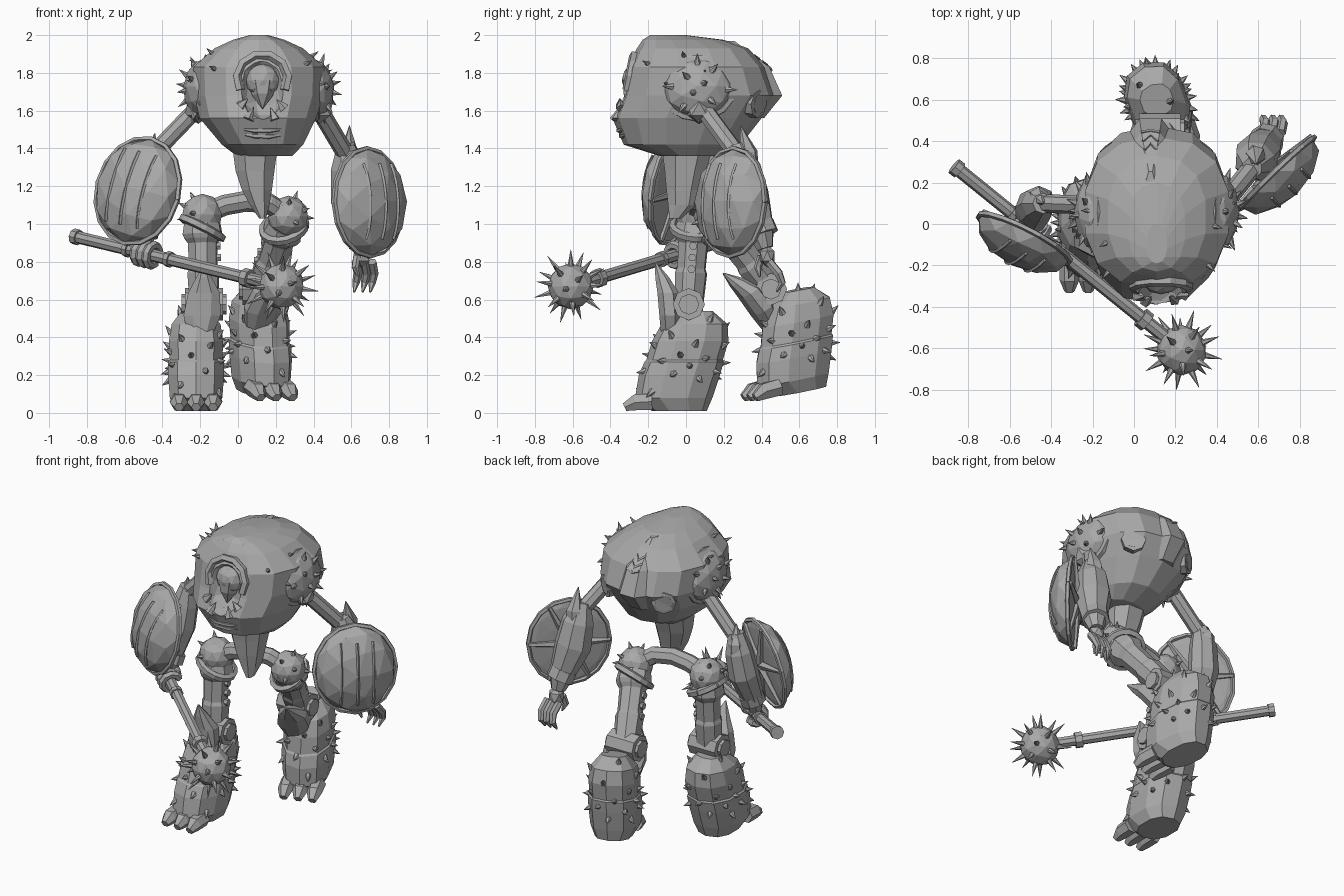
import bpy, bmesh, math
from mathutils import Vector, Matrix
from mathutils.bvhtree import BVHTree

default_cube = bpy.data.objects.get("Cube")
if default_cube:
    bpy.data.objects.remove(default_cube)

steel = bpy.data.materials.new("plain_grey")
steel.use_nodes = True
steel.diffuse_color = (0.4, 0.4, 0.4, 1)
steel.node_tree.nodes["Principled BSDF"].inputs["Base Color"].default_value = steel.diffuse_color


def finish(name, bm, matrix=None):
    bmesh.ops.recalc_face_normals(bm, faces=bm.faces[:])
    if matrix:
        bm.transform(matrix)
    mesh = bpy.data.meshes.new(name)
    bm.to_mesh(mesh)
    bm.free()
    mesh.materials.append(steel)
    obj = bpy.data.objects.new(name, mesh)
    bpy.context.scene.collection.objects.link(obj)
    return obj


def skin(bm, rings):
    for low, high in zip(rings, rings[1:]):
        for i in range(len(low)):
            j = (i + 1) % len(low)
            bm.faces.new((low[i], low[j], high[j], high[i]))
    bm.faces.new(rings[0])
    bm.faces.new(rings[-1])


def loft(name, rows, sides=10, matrix=None, power=0.85):
    """Stack of rounded sections, each row: height, centre x, half width, front y, back y."""
    bm, rings = bmesh.new(), []
    for z, cx, half, front, back in rows:
        ring = []
        for i in range(sides):
            a = math.tau * (i + 0.5) / sides
            c, s = (math.copysign(abs(f) ** power, f) for f in (math.cos(a), math.sin(a)))
            ring.append(bm.verts.new((cx + half * c, (front + back) / 2 + (back - front) / 2 * s, z)))
        rings.append(ring)
    skin(bm, rings)
    return finish(name, bm, matrix)


def add_tube(bm, points, radii, sides=8):
    """Faceted tube along a path; radii is one number or one per point."""
    points = [Vector(p) for p in points]
    if isinstance(radii, (int, float)):
        radii = [radii] * len(points)
    rings, last, turn = [], None, None
    for i, p in enumerate(points):
        t = (points[min(i + 1, len(points) - 1)] - points[max(i - 1, 0)]).normalized()
        turn = last.rotation_difference(t) @ turn if last else t.to_track_quat('Z', 'Y')
        last = t
        rings.append([bm.verts.new(p + turn @ Vector((radii[i] * math.cos(math.tau * k / sides),
                      radii[i] * math.sin(math.tau * k / sides), 0))) for k in range(sides)])
    skin(bm, rings)


def tubes(name, paths, sides=8, matrix=None):
    bm = bmesh.new()
    for points, radii in paths:
        add_tube(bm, points, radii, sides)
    return finish(name, bm, matrix)


def ball(name, centre, scale, detail=2):
    bm = bmesh.new()
    bmesh.ops.create_icosphere(bm, subdivisions=detail, radius=1)
    return finish(name, bm, Matrix.LocRotScale(Vector(centre), None, Vector(scale)))


def surface(obj):
    mesh = obj.data
    return BVHTree.FromPolygons([v.co for v in mesh.vertices], [p.vertices[:] for p in mesh.polygons])


def spikes(name, obj, centre, count, length, radius, keep=lambda d: True):
    """Evenly spread cones standing on the surface of a part."""
    tree, paths, centre = surface(obj), [], Vector(centre)
    for i in range(count):
        h = 1 - (2 * i + 1) / count
        a, r = i * math.pi * (3 - math.sqrt(5)), math.sqrt(1 - h * h)
        d = Vector((r * math.cos(a), r * math.sin(a), h))
        hit = tree.ray_cast(centre + d * 2, -d)[0] if keep(d) else None
        if hit:
            paths.append(((hit - d * 0.01, hit + d * length), (radius, 0.001)))
    return tubes(name, paths, 6)


def circle(rx, ry, z=0, start=0, sweep=math.tau, steps=16):
    return [(rx * math.cos(start + sweep * i / steps), ry * math.sin(start + sweep * i / steps), z)
            for i in range(steps + 1)]


def facing(centre, normal, roll=0):
    n = Vector(normal).normalized()
    u = Vector((0, 0, 1)).cross(n).normalized()
    frame = Matrix((u, n.cross(u), n)).transposed().to_4x4()
    return Matrix.Translation(centre) @ frame @ Matrix.Rotation(roll, 4, 'Z')


def dome(name, matrix, rx, ry, bulge):
    bm = bmesh.new()
    bmesh.ops.create_icosphere(bm, subdivisions=2, radius=1)
    for v in bm.verts:
        v.co = (v.co.x * rx, v.co.y * ry, v.co.z * bulge * (1 if v.co.z > 0 else 0.15))
    return finish(name, bm, matrix)


def shield(side, matrix, rx, ry, bulge):
    dome(side + "_shield", matrix, rx, ry, bulge)
    tubes(side + "_shield_rim", [(circle(rx, ry), 0.015)], 5, matrix)
    ribs = []
    for x in (-0.4, 0, 0.4):
        ys = [t / 4 * 0.7 for t in range(-4, 5)]
        ribs.append(([(x * rx, y * ry, bulge * math.sqrt(max(0.02, 1 - x * x - y * y)) - 0.004) for y in ys], 0.009))
    tubes(side + "_shield_ribs", ribs, 4, matrix)
    back = -bulge * 0.2
    spokes = [((p, (0, 0, back)), (0.012, 0.03)) for p in circle(rx, ry, back / 2, steps=6)[:-1]]
    tubes(side + "_shield_spokes", spokes, 5, matrix)


# Hunched body with an eye socket
body = loft("body", [(1.36, .14, .15, -.14, .16), (1.42, .13, .22, -.33, .29), (1.56, .105, .315, -.39, .4),
                     (1.68, .11, .35, -.345, .475), (1.83, .11, .355, -.31, .42), (1.93, .11, .24, -.26, .33),
                     (1.975, .11, .14, -.23, .2), (2.0, .11, .05, -.19, 0)], 14)
skin_tree = surface(body)
socket = ball("eye_socket_cutter", (.13, -.37, 1.73), (.13, .13, .18))
socket.hide_render = True
cut = body.modifiers.new("socket", 'BOOLEAN')
cut.operation, cut.object, cut.solver = 'DIFFERENCE', socket, 'EXACT'
evaluated = body.evaluated_get(bpy.context.evaluated_depsgraph_get())
body.data = bpy.data.meshes.new_from_object(evaluated)
body.modifiers.clear()
bpy.data.objects.remove(socket)


def on_body(x, y, z, tree=skin_tree):
    return tree.find_nearest(Vector((x, y, z)))[0]


# Eye, its hood, teeth round the socket, and the mouth
ball("eye", (.13, -.27, 1.76), (.09, .07, .09))
tubes("eye_point", [(((.13, -.27, 1.75), (.13, -.285, 1.68), (.13, -.3, 1.61)), (.075, .055, .002))], 6)
upright = facing((.13, -.3, 1.77), (0, -1, .2))
tubes("eye_hood", [(circle(.135, .13, 0, -.5, math.pi + 1, 7), .026)], 5, upright)
teeth = []
for a in (-2.6, -2.1, -1.1, -.6):
    root, tip = (Vector((.13 + k * .13 * math.cos(a), -.5, 1.73 + k * .18 * math.sin(a))) for k in (1.1, .7))
    teeth.append(((on_body(root.x, -.36, root.z), (tip.x, -.35, tip.z)), (.03, .002)))
tubes("socket_teeth", teeth, 5)
tubes("mouth_lips", [([on_body(.13 + x, -.4, z) for x in (-.11, -.05, .05, .11)], (.006, .014, .014, .006))
                     for z in (1.44, 1.475)], 5)

# Raised back panel, chevrons and vents
panel = loft("back_panel", [(1.56, .08, .09, .2, .42), (1.68, .08, .12, .2, .52), (1.83, .08, .1, .2, .45),
                            (1.97, .08, .02, .1, .26)], 8)
panel_tree = surface(panel)
tubes("back_chevrons", [([on_body(.08 + x, .49 - k * .04 - abs(x) * .6, 1.83 + k * .035 + abs(x) * .5, panel_tree)
                          for x in (-.05, 0, .05)], .009) for k in range(3)], 4)
for label, x in (("left", .36), ("right", -.14)):
    p = on_body(x, .42, 1.6)
    n = (p - Vector((.11, .06, 1.68))).normalized()
    tubes(label + "_back_vent", [((p - n * .04, p + n * .015, p + n * .02, p + n * .005), (.075, .075, .055, .05))])

# Shoulder pads with spikes
for label, x, out in (("left", .4, 1), ("right", -.18, -1)):
    place = facing((x, .06, 1.72), (out, 0, .1))
    pad = dome(label + "_shoulder_pad", place, .19, .16, .11)
    tubes(label + "_shoulder_pad_rim", [(circle(.19, .16), .02)], 5, place)
    spikes(label + "_shoulder_spikes", pad, (x, .06, 1.72), 22, .05, .02, lambda d: d.x * out > .1)
    spikes(label + "_body_spikes", body, (.11, .05, 1.7), 60, .045, .016,
           lambda d: d.x * out > .55 and .1 < d.z < .6 and d.y < .5)
    ball(label + "_shoulder_joint", (x + .03 * out, .07, 1.61), (.08, .08, .08), 1)

# Arms: rod upper arm, bulky forearm, elbow spike
tubes("left_upper_arm", [(((.41, .07, 1.64), (.57, .27, 1.37)), .048)])
tubes("right_upper_arm", [(((-.19, .09, 1.64), (-.45, .1, 1.37)), .045)])
tubes("left_forearm", [(((.57, .27, 1.42), (.585, .3, 1.3), (.6, .33, 1.15), (.64, .39, .97), (.65, .42, .87)),
                        (.05, .1, .115, .08, .045))])
tubes("right_forearm", [(((-.44, .1, 1.42), (-.46, .1, 1.3), (-.48, .08, 1.15), (-.5, .01, .97), (-.5, -.01, .88)),
                         (.05, .085, .095, .07, .045))])
tubes("elbow_spikes", [(((.58, .34, 1.25), (.59, .33, 1.38), (.59, .29, 1.52)), (.05, .05, .002)),
                       (((-.47, .13, 1.25), (-.46, .13, 1.36), (-.44, .1, 1.48)), (.05, .05, .002))], 6)
tubes("wrist_cuffs", [(((.63, .385, 1.0), (.645, .41, .94)), .085), (((-.49, .02, 1.0), (-.5, 0, .94)), .08)])
shield("left", facing((.69, .245, 1.115), (.69, -.72, .05)), .25, .285, .14)
shield("right", facing((-.53, -.07, 1.175), (-.45, -.86, .17), -.2), .245, .285, .14)

# Open left hand
ball("left_palm", (.655, .43, .83), (.055, .045, .06), 1)
tubes("left_fingers", [(((x, .44, .8), (x + .01, .49, .74), (x, .51, .69), (x - .01, .48, .64)),
                        (.024, .024, .02, .006)) for x in (.625, .67, .71)]
      + [(((.63, .4, .83), (.62, .38, .77), (.64, .39, .72)), (.022, .02, .006))], 6)

# Mace gripped by the right hand
butt, head = Vector((-.87, .28, .935)), Vector((.23, -.61, .67))


def along(t):
    return butt.lerp(head, t)


tubes("mace_shaft", [((butt, head), .033)])
tubes("mace_collars", [((along(a), along(b)), r) for a, b, r in ((0, .025, .042), (.82, .85, .05), (.25, .27, .042),
                                                              (.45, .47, .042))])
mace = ball("mace_head", head, (.122, .122, .122))
spikes("mace_spikes", mace, head, 24, .085, .018)
grip = facing(along(.35), head - butt)
tubes("right_fingers", [(circle(.055, .055, k * .042, .4, 5, 8), .024) for k in (-1, 0, 1)], 6, grip)
ball("right_palm", along(.35) + Vector((0, .03, .04)), (.07, .05, .045), 1)

# Waist and hips
loft("waist", [(1.42, .09, .13, -.14, .16), (1.28, .09, .11, -.12, .11), (1.18, .1, .085, -.11, .08),
               (1.1, .115, .055, -.1, .06), (1.03, .13, .02, -.09, -.02)], 8)
hips = {"left": Vector((.265, .15, 1.04)), "right": Vector((-.19, .05, 1.05))}
tubes("pelvis_arch", [((hips["right"], (-.07, .06, 1.1), (.04, .07, 1.12), (.16, .1, 1.11), hips["left"]), .055)])

# Legs: hip ball, thigh, knee drum, knee guard, spiked boot
knees = {"left": Vector((.125, .45, .655)), "right": Vector((-.18, .015, .575))}
turns = {"left": (math.radians(20), math.radians(11)), "right": (0, 0)}
feet = {"left": (.095, .64, .112), "right": (-.222, 0, 0)}
for side, hip in hips.items():
    knee, (yaw, tilt), out = knees[side], turns[side], 1 if side == "left" else -1
    joint = ball(side + "_hip_ball", hip, (.11, .11, .11))
    spikes(side + "_hip_spikes", joint, hip, 16, .04, .018, lambda d: d.x * out > 0 and d.z > -.4)
    path = [hip.lerp(knee, t) for t in (.1, .22, .27, .32, .6, .65, 1)]
    tubes(side + "_thigh", [(path, (.1, .11, .1, .082, .078, .088, .08))])
    cuff = facing(hip.lerp(knee, .15), hip - knee + Vector((-.25 * out, 0, 0)))
    tubes(side + "_thigh_clasp", [(circle(.115, .115, 0), .024)], 5, cuff)
    tubes(side + "_thigh_studs", [((p + Vector((-.095 * out, 0, 0)), p + Vector((-.05 * out, 0, 0))), .022)
                                  for p in (hip.lerp(knee, t) for t in (.35, .48, .61))], 6)
    tubes(side + "_knee_drum", [((knee - Vector((w, 0, 0)), knee + Vector((w, 0, 0))), r)
                                for w, r in ((.1, .085), (.12, .055))])
    bend = Matrix.Translation(knee) @ Matrix.Rotation(yaw, 4, 'Z') @ Matrix.Rotation(tilt * 3.1, 4, 'X')
    loft(side + "_knee_guard", [(-.16, -.02, .07, -.15, -.04), (-.06, -.01, .105, -.16, -.04),
                                (.06, 0, .09, -.17, -.05), (.14, 0, .045, -.18, -.1),
                                (.22, 0, .004, -.18, -.17)], 8, bend)
    stand = Matrix.Translation(feet[side]) @ Matrix.Rotation(yaw, 4, 'Z') @ Matrix.Rotation(tilt, 4, 'X')
    boot = loft(side + "_boot", [(.01, 0, .11, -.18, .11), (.08, 0, .145, -.27, .14), (.2, 0, .155, -.25, .18),
                                 (.27, 0, .155, -.22, .2), (.28, 0, .145, -.21, .195), (.38, 0, .15, -.18, .225),
                                 (.47, 0, .135, -.13, .22), (.54, 0, .08, -.02, .14)], 10, stand)
    spikes(side + "_boot_spikes", boot, stand @ Vector((0, 0, .26)), 40, .042, .021, lambda d: d.z > -.62)
    tubes(side + "_toes", [(((x, -.18, .06), (x, -.27, .055), (x, -.325, .03)), (.05, .048, .025))
                           for x in (-.09, 0, .09)], 6, stand)
